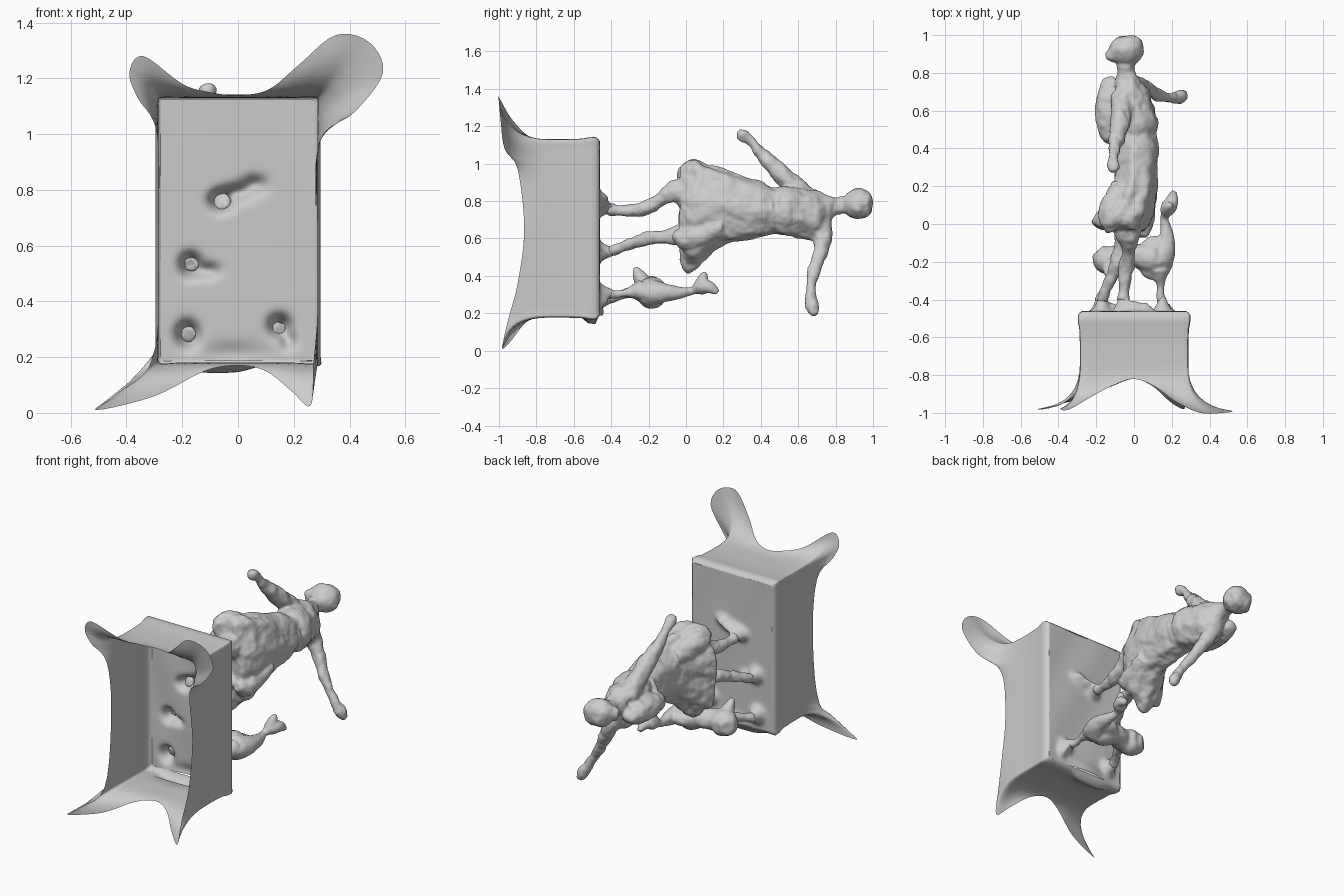
import bpy, bmesh
from math import sin, cos, pi, exp
from mathutils import Vector


def add_object(name, bm):
    bmesh.ops.recalc_face_normals(bm, faces=bm.faces[:])
    me = bpy.data.meshes.new(name)
    bm.to_mesh(me)
    bm.free()
    for p in me.polygons:
        p.use_smooth = True
    ob = bpy.data.objects.new(name, me)
    bpy.context.collection.objects.link(ob)
    return ob


def spline(rows, steps, closed=False):
    """Catmull-Rom through rows of any width."""
    n, out = len(rows), []
    get = (lambda i: rows[i % n]) if closed else (lambda i: rows[max(0, min(n - 1, i))])
    for i in range(n if closed else n - 1):
        for s in range(steps):
            t = s / steps
            out.append([0.5 * (2 * b + (c - a) * t + (2 * a - 5 * b + 4 * c - d) * t * t
                               + (3 * b - a - 3 * c + d) * t ** 3)
                        for a, b, c, d in zip(get(i - 1), get(i), get(i + 1), get(i + 2))])
    if not closed:
        out.append(list(rows[-1]))
    return out


def skin(bm, rings, caps=True):
    vs = [[bm.verts.new(p) for p in r] for r in rings]
    n = len(vs[0])
    for a, b in zip(vs, vs[1:]):
        for i in range(n):
            bm.faces.new((a[i], a[(i + 1) % n], b[(i + 1) % n], b[i]))
    if caps:
        bm.faces.new(vs[0])
        bm.faces.new(vs[-1])


def limb(bm, rows):
    """Round tube through rows of (x, y, z, radius)."""
    pts, rings = spline(rows, 5), []
    u = None
    for i, p in enumerate(pts):
        a, b = pts[max(i - 1, 0)], pts[min(i + 1, len(pts) - 1)]
        t = (Vector(b[:3]) - Vector(a[:3])).normalized()
        u = t.orthogonal() if u is None else u - t * u.dot(t)
        u.normalize()
        v = t.cross(u)
        rings.append([Vector(p[:3]) + p[3] * (u * cos(k * pi / 8) + v * sin(k * pi / 8))
                      for k in range(16)])
    skin(bm, rings)


def drape(bm, rows, folds):
    """Body of stacked rings: (y, x_min, x_max, z_min, z_max), with cloth folds."""
    rings = []
    for y, x0, x1, z0, z1 in spline(rows, 6):
        ring = []
        for k in range(64):
            a = 2 * pi * k / 64
            f = 1 + folds * sin(7 * a + 6 * y) * max(0.25, 0.9 - y)
            ring.append(((x0 + x1) / 2 + f * (x1 - x0) / 2 * cos(a),
                         y + 0.012 * sin(5 * a) * max(0, 0.4 - y),
                         (z0 + z1) / 2 + f * (z1 - z0) / 2 * sin(a)))
        rings.append(ring)
    skin(bm, rings)


def blob(bm, centre, size):
    new = bmesh.ops.create_icosphere(bm, subdivisions=3, radius=1)["verts"]
    for v in new:
        v.co = Vector([c + s * q for c, s, q in zip(centre, size, v.co)])


def fuse(ob, voxel, rough):
    """Merge the overlapping parts and give them a worn, hand-modelled surface."""
    m = ob.modifiers.new("Remesh", 'REMESH')
    m.mode, m.voxel_size, m.use_smooth_shade = 'VOXEL', voxel, True
    tex = bpy.data.textures.new(ob.name + "_wear", 'CLOUDS')
    tex.noise_scale = 0.06
    d = ob.modifiers.new("Wear", 'DISPLACE')
    d.texture, d.strength, d.mid_level = tex, rough, 0.5
    s = ob.modifiers.new("Smooth", 'SMOOTH')
    s.factor, s.iterations = 0.5, 4


# Plinth walls: (wall x, wall z) matched to the flared rim (x, y, z)
rim = [
    (0, 1.13, 0, -.82, 1.14), (.12, 1.13, .11, -.86, 1.16), (.2, 1.13, .22, -.94, 1.25),
    (.27, 1.13, .35, -1, 1.355), (.285, 1.12, .47, -1, 1.33), (.285, 1.08, .52, -.99, 1.22),
    (.285, 1.02, .42, -.97, 1.08), (.285, .92, .29, -.9, .97), (.285, .65, .285, -.865, .65),
    (.285, .36, .285, -.9, .36), (.285, .22, .27, -.95, .17), (.28, .18, .26, -.98, .025),
    (.2, .18, .19, -.94, .08), (.1, .18, .1, -.86, .15), (0, .18, 0, -.82, .17),
    (-.12, .18, -.12, -.86, .15), (-.22, .18, -.3, -.93, .06), (-.28, .18, -.51, -.98, .01),
    (-.285, .22, -.43, -.97, .07), (-.285, .3, -.3, -.91, .21), (-.285, .65, -.285, -.865, .65),
    (-.285, .98, -.29, -.9, 1.0), (-.285, 1.08, -.36, -.96, 1.13), (-.285, 1.12, -.39, -.98, 1.22),
    (-.27, 1.13, -.34, -.98, 1.28), (-.18, 1.13, -.2, -.9, 1.18), (-.1, 1.13, -.1, -.85, 1.15)]
loop = spline(rim, 5, closed=True)
rings = []
for y, grow in [(-.463, .97), (-.468, 1.0), (-.485, 1.04), (-.52, 1.035), (-.56, 1.01), (-.65, 1.0)]:
    ring = []
    for x, z, *_ in loop:
        # worn lump under the lower lip
        lump = .025 * exp(-((x + .07) / .12) ** 4) if z < .3 and -.53 < y < -.47 else 0
        ring.append((x * grow, y, .655 + (z - .655) * (1 + (grow - 1) * .6) - lump))
    rings.append(ring)
for s in range(9):
    t = s / 8
    ring = []
    for x, z, rx, ry, rz in loop:
        a, r = Vector((x, -.74, z)), Vector((rx, ry, rz))
        c = Vector((x, ry + .03, z))
        ring.append(a * (1 - t) ** 2 + c * 2 * t * (1 - t) + r * t * t)
    rings.append(ring)
bm = bmesh.new()
skin(bm, rings, caps=False)
add_object("plinth_walls", bm)

# Plinth top: a sheet pulled up into hollow, slanted mounds under the feet
mounds = [(-.06, .76, .11, .035, .03), (.0, .79, .05, .05, .028), (.06, .82, .04, .04, .028),
          (-.17, .53, .1, .032, .035), (-.11, .51, .04, .04, .025), (-.18, .28, .1, .035, .04),
          (.15, .31, .09, .035, .035), (.18, .26, .04, .025, .03), (-.02, .21, .02, .12, .04)]
bm = bmesh.new()
bmesh.ops.create_grid(bm, x_segments=56, y_segments=92, size=1)
for v in bm.verts:
    x, z = v.co.x * .278, .655 + v.co.y * .467
    h = sum(q * exp(-((x - a) / sx) ** 2 - ((z - b) / sz) ** 2) for a, b, q, sx, sz in mounds)
    v.co = (x, -.464 + h + .003 * sin(17 * x + 9 * z), z)
add_object("plinth_top", bm)

# Standing figure, lying along y
bm = bmesh.new()
drape(bm, [(-.03, -.17, .06, .5, .98), (0, -.22, .08, .43, 1.02), (.05, -.2, .1, .44, 1.03),
           (.1, -.16, .11, .49, 1.0), (.2, -.11, .12, .57, .97), (.3, -.1, .12, .59, .93),
           (.4, -.1, .13, .61, .9), (.47, -.1, .11, .62, .87), (.52, -.12, .13, .62, .88),
           (.6, -.13, .11, .6, .87), (.7, -.11, .08, .59, .85), (.75, -.08, .04, .63, .83),
           (.79, -.06, .01, .72, .83)], .06)
limb(bm, [(-.06, -.41, .76, .034), (-.05, -.38, .75, .03), (-.05, -.3, .75, .033),
          (-.04, -.22, .76, .042), (-.03, -.13, .81, .036), (-.03, -.05, .85, .07),
          (-.04, .05, .82, .1)])
limb(bm, [(-.17, -.41, .53, .03), (-.16, -.38, .54, .027), (-.13, -.3, .57, .03),
          (-.09, -.2, .60, .038), (-.06, -.1, .61, .042), (-.05, .05, .63, .07)])
# hem bulges, waist sash, cloak on the back
limb(bm, [(-.1, -.03, .93, .05), (-.12, .06, .93, .07), (-.06, .2, .87, .06)])
limb(bm, [(.04, -.07, .62, .03), (.05, .02, .6, .06), (.07, .2, .66, .05)])
blob(bm, (-.125, .6, .71), (.08, .18, .075))
blob(bm, (.0, .46, .745), (.125, .025, .125))
# neck and head
limb(bm, [(-.04, .73, .76, .07), (-.04, .79, .77, .05), (-.045, .85, .78, .045)])
blob(bm, (-.04, .92, .785), (.095, .08, .085))
blob(bm, (-.11, .89, .785), (.045, .035, .05))
blob(bm, (-.03, .965, .785), (.08, .033, .07))
# raised arm and reaching arm
limb(bm, [(-.05, .68, .78, .07), (-.07, .58, .88, .055), (-.08, .5, .955, .05),
          (-.1, .42, 1.035, .037), (-.11, .36, 1.11, .026), (-.11, .31, 1.15, .034),
          (-.11, .28, 1.175, .016)])
limb(bm, [(-.02, .71, .7, .07), (.02, .73, .6, .05), (.08, .71, .5, .037),
          (.15, .675, .39, .03), (.2, .67, .31, .026), (.24, .67, .25, .036),
          (.27, .69, .19, .02)])
fuse(add_object("figure", bm), .009, .025)

# Small animal beside the figure
bm = bmesh.new()
limb(bm, [(-.19, -.14, .32, .04), (-.15, -.18, .32, .08), (-.08, -.2, .32, .07),
          (.0, -.17, .32, .06), (.08, -.18, .31, .085), (.14, -.18, .31, .075),
          (.17, -.11, .31, .05), (.17, -.03, .31, .032), (.16, .03, .32, .022),
          (.18, .08, .34, .04), (.2, .12, .34, .035), (.21, .17, .31, .015)])
blob(bm, (.11, -.18, .31), (.1, .12, .06))
limb(bm, [(.17, .07, .34, .035), (.18, .09, .38, .03), (.19, .1, .42, .012)])
limb(bm, [(-.18, -.41, .28, .032), (-.17, -.38, .29, .027), (-.13, -.31, .31, .027),
          (-.1, -.22, .32, .05)])
limb(bm, [(.15, -.41, .3, .03), (.14, -.38, .3, .022), (.14, -.32, .31, .022),
          (.13, -.24, .32, .06)])
limb(bm, [(-.12, -.22, .35, .05), (-.13, -.25, .4, .035), (-.14, -.27, .45, .012)])
fuse(add_object("animal", bm), .008, .012)
